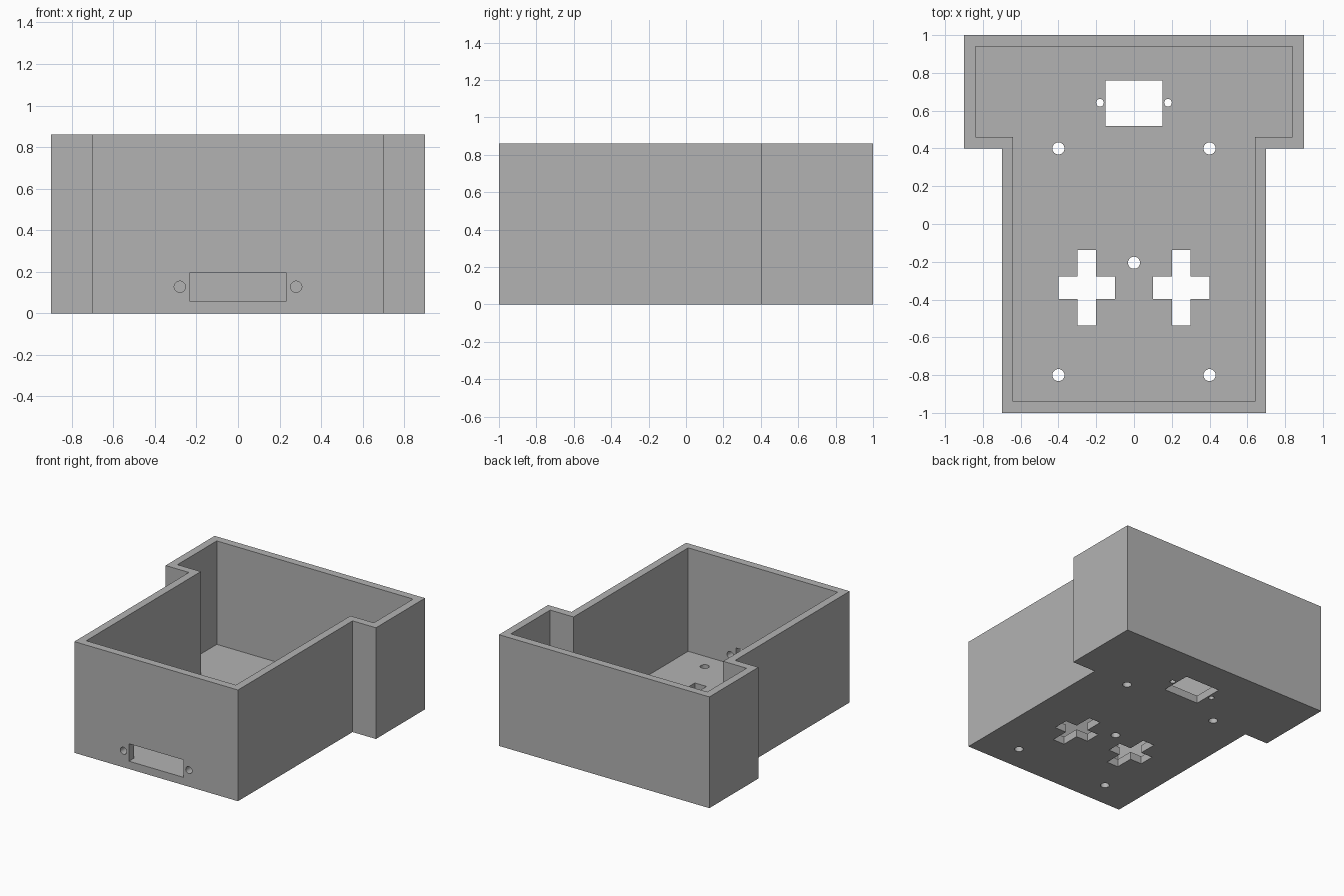
import bpy, bmesh, math
from mathutils import Matrix, Vector

cube = bpy.data.objects.get("Cube")
if cube:
    bpy.data.objects.remove(cube, do_unlink=True)

HEIGHT, WALL, FLOOR = 0.86, 0.06, 0.06

grey = bpy.data.materials.new("plain grey")
grey.use_nodes = True
colour = (0.45, 0.45, 0.45, 1)
grey.diffuse_color = colour
grey.node_tree.nodes["Principled BSDF"].inputs["Base Color"].default_value = colour


def prism(name, outline, low, high, matrix=Matrix()):
    """Extrude a flat outline from low to high, then move it by matrix."""
    bm = bmesh.new()
    face = bm.faces.new([bm.verts.new((x, y, low)) for x, y in outline])
    top = bmesh.ops.extrude_face_region(bm, geom=[face])["geom"]
    verts = [v for v in top if isinstance(v, bmesh.types.BMVert)]
    bmesh.ops.translate(bm, verts=verts, vec=(0, 0, high - low))
    bmesh.ops.recalc_face_normals(bm, faces=bm.faces)
    bm.transform(matrix)
    mesh = bpy.data.meshes.new(name)
    bm.to_mesh(mesh)
    bm.free()
    mesh.materials.append(grey)
    obj = bpy.data.objects.new(name, mesh)
    bpy.context.collection.objects.link(obj)
    return obj


def tee(inset):
    """T-shaped outline of the case, moved inwards by inset."""
    half = [(0.7 - inset, -1 + inset), (0.7 - inset, 0.4 + inset),
            (0.9 - inset, 0.4 + inset), (0.9 - inset, 1 - inset)]
    return half + [(-x, y) for x, y in reversed(half)]


def rect(x, y, w, h):
    return [(x + sx * w / 2, y + sy * h / 2)
            for sx, sy in ((-1, -1), (1, -1), (1, 1), (-1, 1))]


def circle(x, y, r, sides=32):
    return [(x + r * math.cos(math.tau * i / sides),
             y + r * math.sin(math.tau * i / sides)) for i in range(sides)]


def plus(x, y, long_x, long_y, thick_x, thick_y):
    a, b, c, d = long_x / 2, long_y / 2, thick_x / 2, thick_y / 2
    quarter = [(a, d), (c, d), (c, b)]
    pts = quarter + [(-u, v) for u, v in reversed(quarter)]
    pts += [(-u, -v) for u, v in quarter] + [(u, -v) for u, v in reversed(quarter)]
    return [(x + u, y + v) for u, v in pts]


case = prism("case", tee(0), 0, HEIGHT)
cutters = [prism("cavity_cutter", tee(WALL), FLOOR, HEIGHT + 0.1)]

# Openings through the floor
floor_holes = [rect(0, 0.64, 0.3, 0.24), circle(0, -0.205, 0.032)]
for side in (-1, 1):
    floor_holes += [circle(side * 0.4, 0.4, 0.032), circle(side * 0.4, -0.8, 0.032),
                    circle(side * 0.18, 0.642, 0.02),
                    plus(side * 0.25, -0.337, 0.3, 0.4, 0.1, 0.12)]
cutters += [prism("floor_cutter", o, -0.1, FLOOR + 0.05) for o in floor_holes]

# Connector slot and screw holes through the front wall
upright = Matrix.Rotation(math.pi / 2, 4, "X")
front_holes = [rect(0, 0.1275, 0.465, 0.135),
               circle(-0.28, 0.128, 0.027), circle(0.28, 0.128, 0.027)]
cutters += [prism("front_cutter", o, 0.9, 1.1, upright) for o in front_holes]

# Cut everything out, then bake the result into the case
for cutter in cutters:
    cutter.hide_render = True
    mod = case.modifiers.new(cutter.name, "BOOLEAN")
    mod.operation = "DIFFERENCE"
    mod.solver = "EXACT"
    mod.object = cutter
bpy.context.view_layer.update()
graph = bpy.context.evaluated_depsgraph_get()
result = bpy.data.meshes.new_from_object(case.evaluated_get(graph))
case.modifiers.clear()
case.data = result
result.name = "case"
for cutter in cutters:
    bpy.data.objects.remove(cutter, do_unlink=True)
